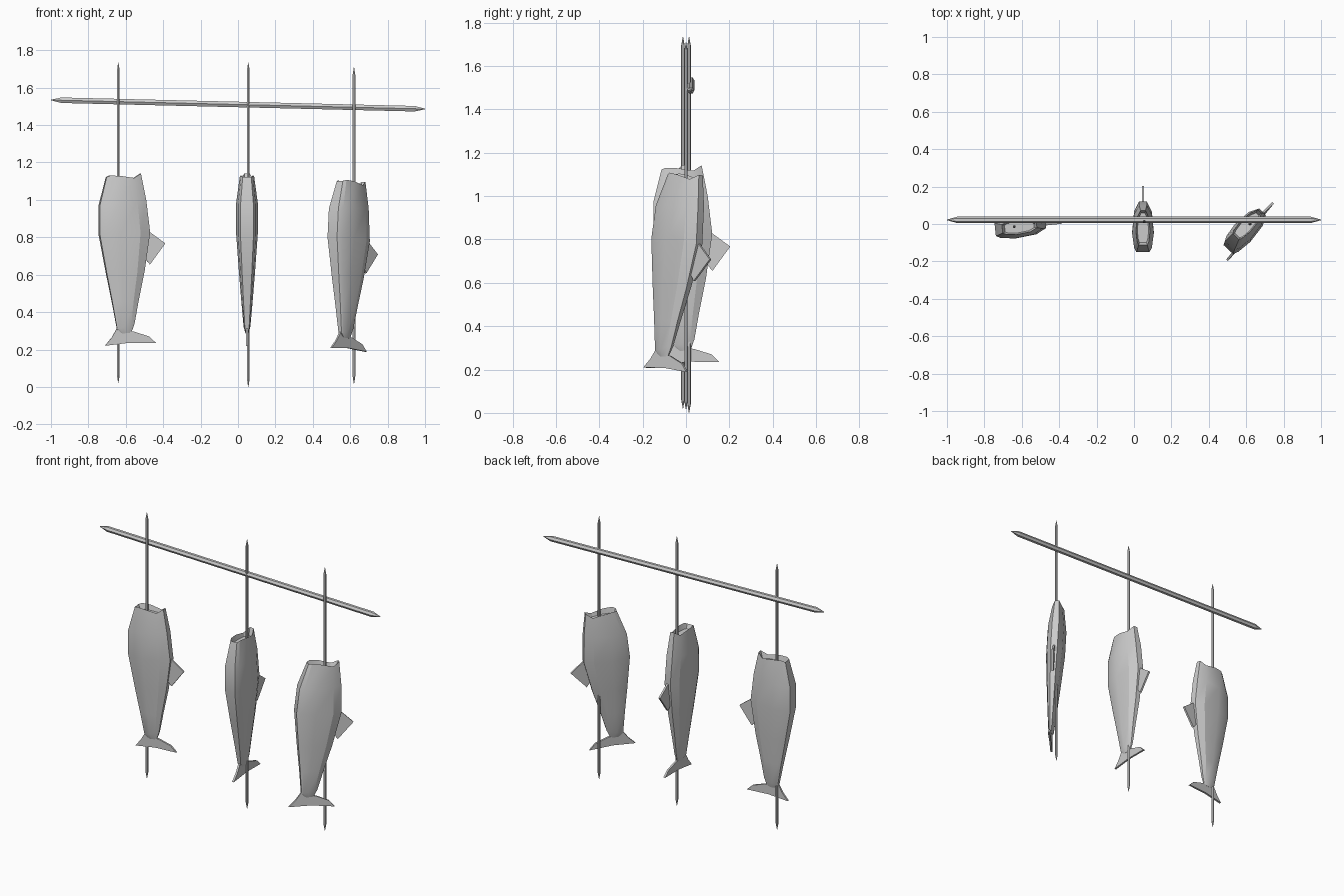
import bpy, bmesh
from math import radians
from mathutils import Matrix, Vector

if "Cube" in bpy.data.objects:
    bpy.data.objects.remove(bpy.data.objects["Cube"])

# half cross-section of the body: (fraction across, fraction of half thickness)
HALF = [(0, .6), (.1, .82), (.4, 1), (.8, .82), (1, .35)]
SECTION = HALF + [(t, -w) for t, w in reversed(HALF)]
RIM = [1.122, 1.13, 1.128, 1.117, 1.142]          # uneven cut edge
# stations below the rim: belly x, belly z, back x, back z, half thickness
STATIONS = [(-.143, .97, .108, 1.0, .058), (-.143, .815, .129, .826, .058),
            (-.105, .61, .1, .62, .043), (-.073, .45, .068, .46, .03),
            (-.047, .308, .047, .34, .018), (-.02, .285, .03, .29, .008)]
TAIL = [(-.047, .315), (-.075, .265), (-.112, .22), (.02, .236), (.162, .235),
        (.125, .27), (.045, .295), (.0, .3)]
FIN = [(.1, .69), (.129, .828), (.212, .767), (.13, .655)]


def finish(name, bm, matrix=Matrix(), smooth=False):
    bmesh.ops.recalc_face_normals(bm, faces=bm.faces)
    me = bpy.data.meshes.new(name)
    bm.to_mesh(me)
    bm.free()
    ob = bpy.data.objects.new(name, me)
    ob.matrix_world = matrix
    bpy.context.collection.objects.link(ob)
    if smooth:
        bpy.ops.object.select_all(action='DESELECT')
        ob.select_set(True)
        bpy.context.view_layer.objects.active = ob
        bpy.ops.object.shade_smooth_by_angle(angle=radians(20))
    return ob


def loft(bm, rings):
    vr = [[bm.verts.new(p) for p in r] for r in rings]
    n = len(vr[0])
    for a, b in zip(vr, vr[1:]):
        for i in range(n):
            bm.faces.new((a[i], a[(i + 1) % n], b[(i + 1) % n], b[i]))
    bm.faces.new(vr[0])
    bm.faces.new(vr[-1])


def body(name, matrix):
    rim = [(-.105 + .185 * t, w * .038, z)
           for (t, w), z in zip(SECTION, RIM + RIM[::-1])]
    # hollow at the cut, then the rim, then the body down to the tail
    rings = [[(x * .85 - .002, y * .8, 1.095) for x, y, z in rim], rim]
    for xl, zl, xr, zr, h in STATIONS:
        rings.append([(xl + (xr - xl) * t, w * h, zl + (zr - zl) * t) for t, w in SECTION])
    bm = bmesh.new()
    loft(bm, rings)
    finish(name, bm, matrix, True)


def plate(name, outline, thick, matrix):
    # flat fin, thicker in the middle
    bm = bmesh.new()
    loft(bm, [[(x, s * thick / 2, z) for x, z in outline] for s in (-1, 1)])
    finish(name, bm, matrix)


def spike(name, a, b, r, tip, sides=6):
    # stick with a point at both ends
    a, b = Vector(a), Vector(b)
    length = (b - a).length
    bm = bmesh.new()
    for z, d, r1, r2 in ((length / 2, length - 2 * tip, r, r),
                         (tip / 2, tip, r * .1, r),
                         (length - tip / 2, tip, r, r * .1)):
        bmesh.ops.create_cone(bm, cap_ends=False, segments=sides, radius1=r1, radius2=r2,
                              depth=d, matrix=Matrix.Translation((0, 0, z)))
    bmesh.ops.remove_doubles(bm, verts=bm.verts, dist=1e-4)
    bmesh.ops.holes_fill(bm, edges=bm.edges)
    rot = Vector((0, 0, 1)).rotation_difference(b - a).to_matrix().to_4x4()
    finish(name, bm, Matrix.Translation(a) @ rot)


# three hanging fish: position, drop, yaw, sideways lean, in-plane lean
for tag, x, y, drop, yaw, roll, lean in (
        ("left", -.6, -.015, 0, 6, 0, 0),
        ("middle", .048, -.008, 0, 90, 0, 0),
        ("right", .615, .005, .035, 47, -3.3, 7.5)):
    m = (Matrix.Translation((x, y, 1.1 - drop)) @ Matrix.Rotation(radians(yaw), 4, 'Z')
         @ Matrix.Rotation(radians(roll), 4, 'X') @ Matrix.Rotation(radians(lean), 4, 'Y')
         @ Matrix.Translation((0, 0, -1.1)))
    body(f"fish_body_{tag}", m)
    plate(f"fish_tail_{tag}", TAIL, .012, m)
    plate(f"fish_fin_{tag}", FIN, .012, m)

# upright skewers
for tag, x, y, z0, z1 in (("left", -.64, -.014, .02, 1.735),
                          ("middle", .055, .014, 0, 1.735),
                          ("right", .62, 0, .015, 1.71)):
    spike(f"skewer_{tag}", (x, y, z0), (x, y, z1), .008, .04)

# hanging rod
spike("rod", (-1, .022, 1.534), (1, .022, 1.486), .017, .055)
